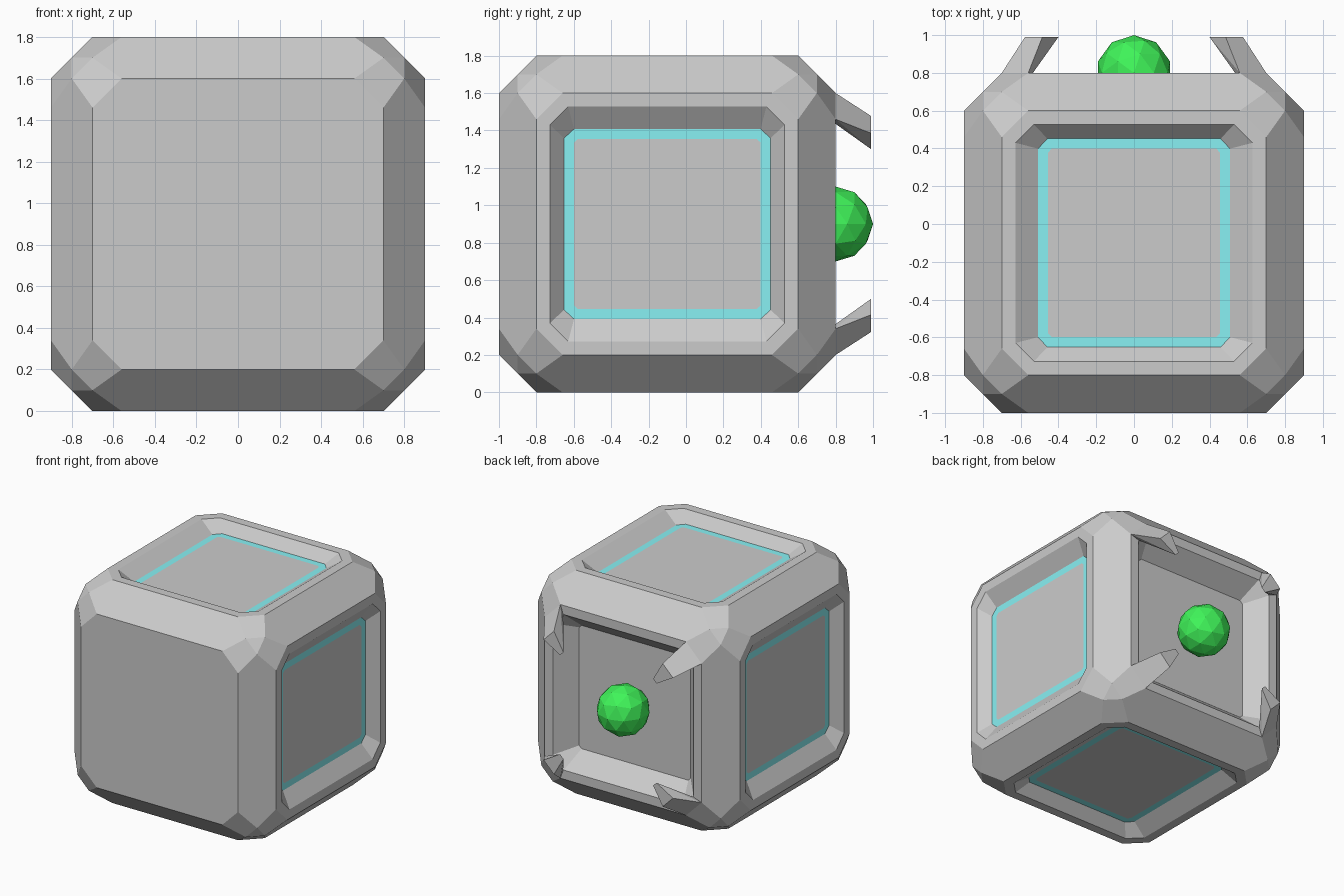
import bpy, bmesh
from itertools import permutations, product
from mathutils import Vector

if "Cube" in bpy.data.objects:
    bpy.data.objects.remove(bpy.data.objects["Cube"])

CENTRE = Vector((0, -0.1, 0.9))


def material(name, rgb):
    m = bpy.data.materials.new(name)
    m.diffuse_color = (*rgb, 1)
    m.use_nodes = True
    m.node_tree.nodes["Principled BSDF"].inputs["Base Color"].default_value = m.diffuse_color
    return m


def to_object(bm, name, loc, mat=None):
    me = bpy.data.meshes.new(name)
    bm.to_mesh(me)
    bm.free()
    ob = bpy.data.objects.new(name, me)
    ob.location = loc
    bpy.context.collection.objects.link(ob)
    if mat:
        me.materials.append(mat)
    return ob


def hull(bm, points):
    verts = [bm.verts.new(p) for p in points]
    bmesh.ops.convex_hull(bm, input=verts)
    bmesh.ops.dissolve_limit(bm, angle_limit=0.01, verts=bm.verts[:], edges=bm.edges[:])
    bmesh.ops.recalc_face_normals(bm, faces=bm.faces[:])


def inset(bm, face, thickness):
    return bmesh.ops.inset_individual(bm, faces=[face], thickness=thickness,
                                      use_even_offset=True)["faces"]


cyan = material("cyan_trim", (0.25, 0.88, 0.9))
green = material("green_core", (0.05, 0.9, 0.1))

# Chamfered cube with faceted corners
points = set()
for base in ((0.9, 0.7, 0.56), (0.8, 0.8, 0.7)):
    for p in permutations(base):
        for s in product((1, -1), repeat=3):
            points.add(tuple(a * b for a, b in zip(p, s)))
body = bmesh.new()
hull(body, sorted(points))

# Sunken panels on four sides, a deeper opening at the back, plain front
sides = [f for f in body.faces
         if max(abs(c) for c in f.normal) > 0.99 and f.normal.y > -0.5]
trim = bmesh.new()
trim_faces = []
for f in sides:
    n = f.normal.copy()
    back = n.y > 0.5
    inset(body, f, 0.073)
    inset(body, f, 0.13 if back else 0.075)
    for v in f.verts:
        v.co -= n * (0.15 if back else 0.08)
        if not back:
            # panels are a little narrower across than along y
            if abs(n.x) > 0.5:
                v.co.z *= 0.92
            else:
                v.co.x *= 0.92
    if not back:
        f.normal_update()
        inner_before = set(body.faces)
        inset(body, f, 0.053)
        ring = [g for g in body.faces if g not in inner_before]
        for g in ring:
            trim.faces.new([trim.verts.new(v.co) for v in g.verts])
        trim_faces += ring
bmesh.ops.delete(body, geom=trim_faces, context='FACES_ONLY')
bmesh.ops.remove_doubles(trim, verts=trim.verts[:], dist=0.0001)
to_object(body, "cube_shell", CENTRE)
to_object(trim, "panel_trim", CENTRE, cyan)

# Claws growing from the corners of the back face
claw = bmesh.new()
root = [(0.7, 0.56), (0.56, 0.7), (0.535, 0.627), (0.627, 0.535)]
tip = [(0.577, 0.485), (0.485, 0.577), (0.4, 0.43), (0.43, 0.4)]
hull(claw, [(x, 0.9, z) for x, z in root] + [(x, 1.09, z) for x, z in tip])
claws = to_object(claw, "back_claws", CENTRE)
mirror = claws.modifiers.new("mirror", 'MIRROR')
mirror.use_axis = (True, False, True)

# Faceted core in the opening
core = bmesh.new()
bmesh.ops.create_icosphere(core, subdivisions=2, radius=0.2)
to_object(core, "core", (0, 0.8, 0.9), green)
